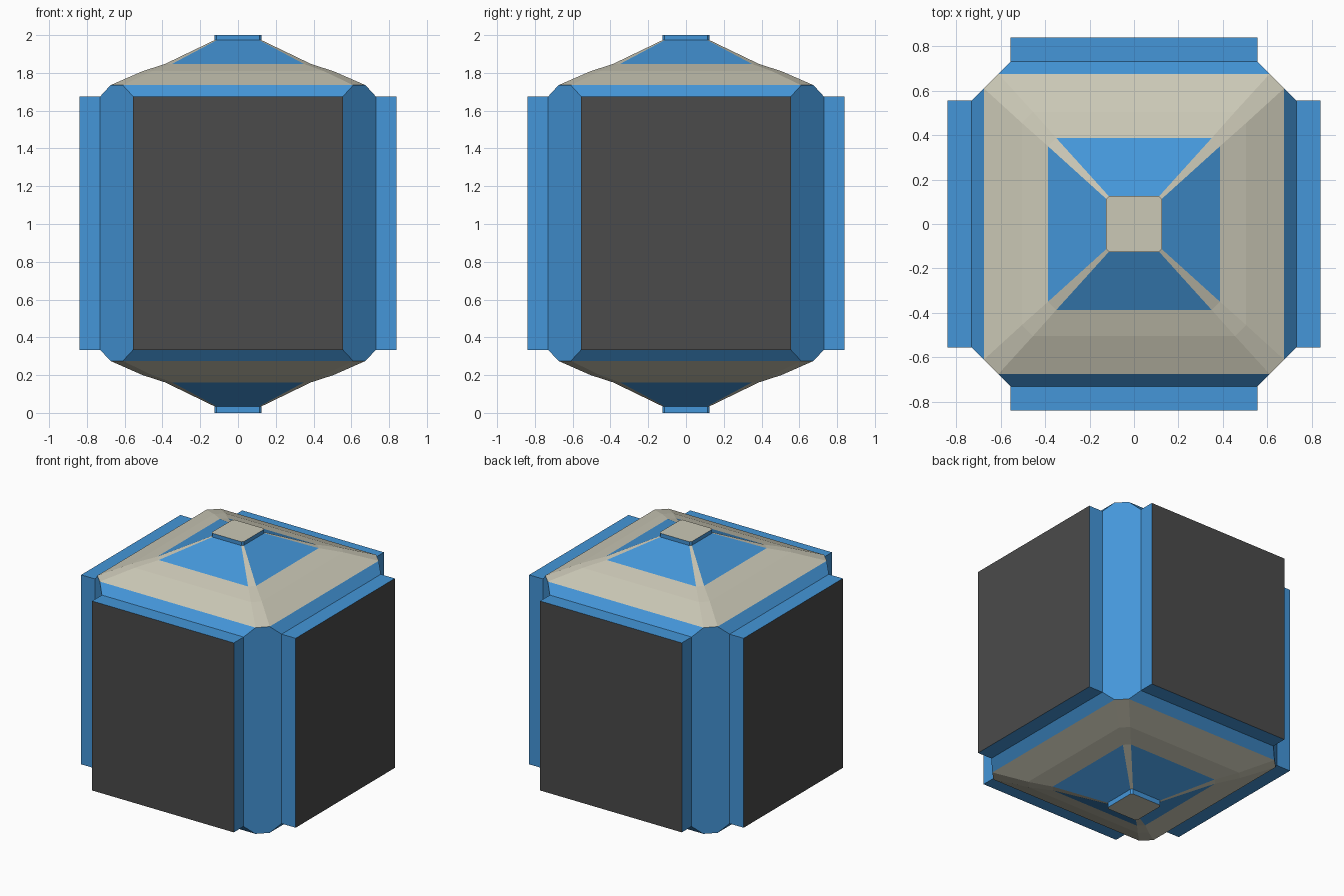
import bpy, bmesh, math
from mathutils import Matrix

if "Cube" in bpy.data.objects:
    bpy.data.objects.remove(bpy.data.objects["Cube"])


def material(name, rgb):
    m = bpy.data.materials.new(name)
    m.diffuse_color = (*rgb, 1)
    m.use_nodes = True
    m.node_tree.nodes["Principled BSDF"].inputs["Base Color"].default_value = m.diffuse_color
    return m


BLUE, BEIGE, DARK = 0, 1, 2
MATS = [material("blue", (0.058, 0.305, 0.694)),
        material("beige", (0.597, 0.578, 0.468)),
        material("dark_grey", (0.069, 0.069, 0.069))]


def finish(bm, name):
    bmesh.ops.recalc_face_normals(bm, faces=bm.faces[:])
    me = bpy.data.meshes.new(name)
    bm.to_mesh(me)
    bm.free()
    for m in MATS:
        me.materials.append(m)
    ob = bpy.data.objects.new(name, me)
    bpy.context.collection.objects.link(ob)
    return ob


def loft(name, rings):
    """Stack of chamfered squares: (z, half size, half flat, flat colour, corner colour)."""
    bm = bmesh.new()
    loops = []
    for z, a, b, *_ in rings:
        pts = [(b, -a), (a, -b), (a, b), (b, a), (-b, a), (-a, b), (-a, -b), (-b, -a)]
        loops.append([bm.verts.new((x, y, z)) for x, y in pts])
    for r, lo, hi in zip(rings, loops, loops[1:]):
        for i in range(8):
            j = (i + 1) % 8
            f = bm.faces.new((lo[i], lo[j], hi[j], hi[i]))
            f.material_index = r[3] if i % 2 else r[4]
    for end in (loops[0], loops[-1]):
        bm.faces.new(end).material_index = BEIGE
    return finish(bm, name)


# Main shell with sloped roof, sloped underside and small end caps
loft("shell", [
    (0.000, 0.125, 0.113, BLUE, BLUE),
    (0.035, 0.125, 0.113, BLUE, BEIGE),
    (0.162, 0.387, 0.350, BEIGE, BEIGE),
    (0.200, 0.505, 0.455, BEIGE, BEIGE),
    (0.275, 0.675, 0.610, BLUE, BLUE),
    (0.334, 0.730, 0.555, BLUE, BLUE),
    (1.675, 0.730, 0.555, BLUE, BLUE),
    (1.735, 0.675, 0.610, BEIGE, BEIGE),
    (1.809, 0.505, 0.455, BEIGE, BEIGE),
    (1.847, 0.387, 0.350, BLUE, BEIGE),
    (1.973, 0.125, 0.113, BLUE, BLUE),
    (2.000, 0.125, 0.113, BLUE, BLUE),
])

# Four raised side panels with dark outer faces
for k, side in enumerate(("front", "right", "back", "left")):
    bm = bmesh.new()
    bmesh.ops.create_cube(bm, size=1, matrix=Matrix.Translation((0, -0.78, 1.0045))
                          @ Matrix.Diagonal((1.11, 0.12, 1.341, 1)))
    for f in bm.faces:
        f.material_index = DARK if f.calc_center_median().y < -0.83 else BLUE
    bm.transform(Matrix.Rotation(k * math.pi / 2, 4, 'Z'))
    finish(bm, side + "_panel")
